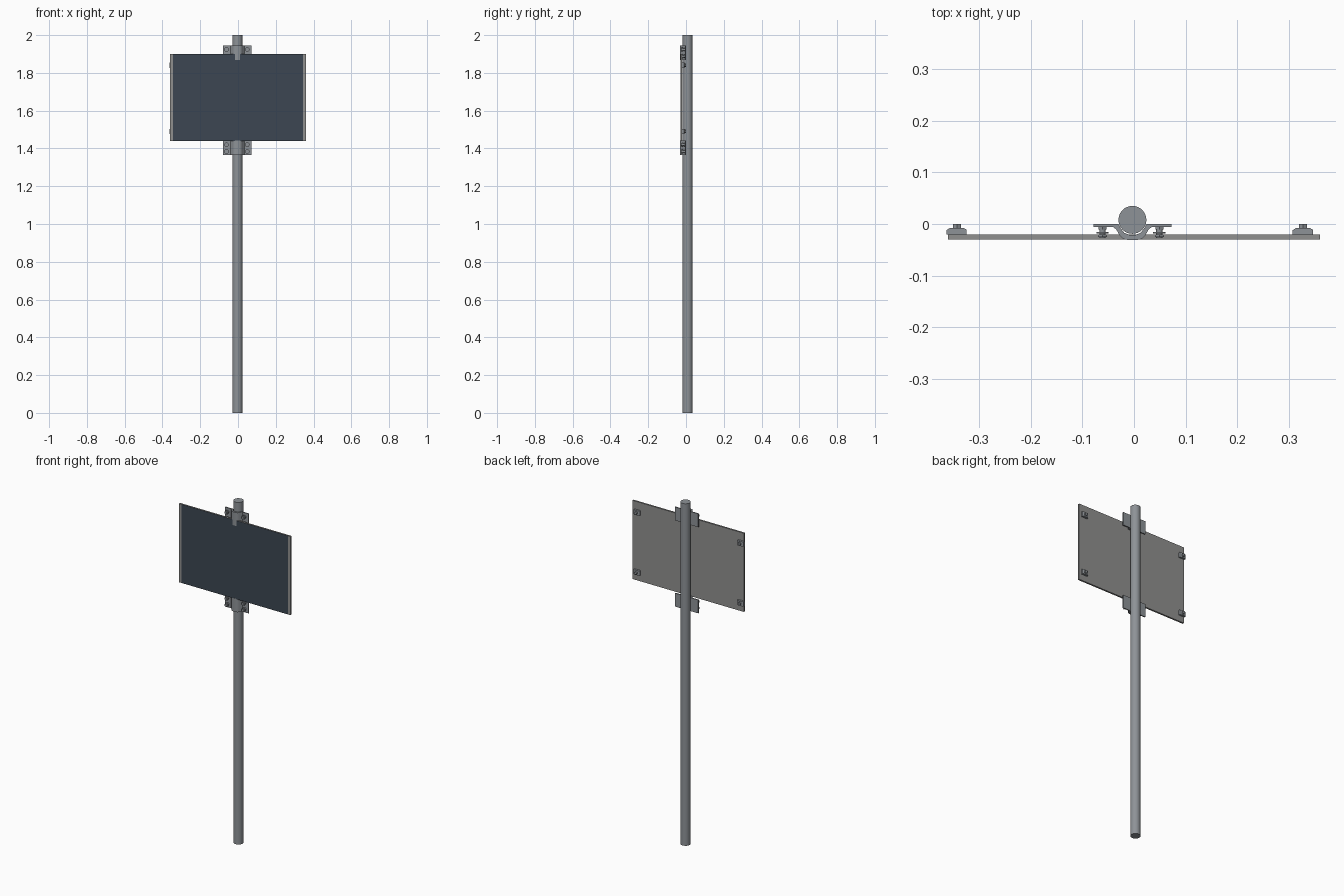
import bpy, bmesh, math
from mathutils import Matrix, Vector

if "Cube" in bpy.data.objects:
    bpy.data.objects.remove(bpy.data.objects["Cube"])


def mat(name, c):
    m = bpy.data.materials.new(name)
    m.diffuse_color = (*c, 1)
    m.use_nodes = True
    m.node_tree.nodes["Principled BSDF"].inputs["Base Color"].default_value = m.diffuse_color
    return m


STEEL = mat("galvanised_steel", (0.27, 0.29, 0.31))
PANEL = mat("panel_grey", (0.28, 0.28, 0.275))
FACE = mat("dark_blue_face", (0.045, 0.062, 0.085))
CX, CY = -0.003, 0.008      # pole centre


def finish(name, bm, mats, smooth=True):
    bmesh.ops.recalc_face_normals(bm, faces=bm.faces)
    me = bpy.data.meshes.new(name)
    bm.to_mesh(me)
    bm.free()
    ob = bpy.data.objects.new(name, me)
    bpy.context.collection.objects.link(ob)
    for m in mats:
        me.materials.append(m)
    if smooth:
        bpy.ops.object.select_all(action='DESELECT')
        ob.select_set(True)
        bpy.context.view_layer.objects.active = ob
        bpy.ops.object.shade_smooth_by_angle(angle=math.radians(35))
    return ob


def cyl(bm, r, a, b, seg=16):
    """Capped cylinder from point a to point b."""
    a, b = Vector(a), Vector(b)
    d = b - a
    rot = d.to_track_quat('Z', 'Y').to_matrix().to_4x4()
    bmesh.ops.create_cone(bm, cap_ends=True, segments=seg, radius1=r, radius2=r,
                          depth=d.length, matrix=Matrix.Translation((a + b) / 2) @ rot)


def prism(bm, pts, z0, z1):
    """Extrude an xy outline upwards."""
    f = bm.faces.new([bm.verts.new((x, y, z0)) for x, y in pts])
    new = bmesh.ops.extrude_face_region(bm, geom=[f])["geom"]
    bmesh.ops.translate(bm, vec=(0, 0, z1 - z0),
                        verts=[v for v in new if isinstance(v, bmesh.types.BMVert)])


# Pole
bm = bmesh.new()
cyl(bm, 0.027, (CX, CY, 0), (CX, CY, 2), 32)
finish("pole", bm, [STEEL])

# Sign panel with a dark front between two narrow grey side strips
bm = bmesh.new()
bmesh.ops.create_cube(bm, size=1, matrix=Matrix.Translation((0, -0.025, 1.67))
                      @ Matrix.Diagonal((0.72, 0.01, 0.46, 1)))
for x in (-0.343, 0.345):
    bmesh.ops.bisect_plane(bm, geom=bm.verts[:] + bm.edges[:] + bm.faces[:],
                           plane_co=(x, 0, 0), plane_no=(1, 0, 0))
bm.normal_update()
for f in bm.faces:
    if f.normal.y < -0.5 and abs(f.calc_center_median().x) < 0.3:
        f.material_index = 1
finish("sign_panel", bm, [PANEL, FACE], False)

# Hat-shaped clamps wrapped round the front of the pole
half = [(0.0755, 0), (0.0755, -0.006), (0.037, -0.006), (0.031, -0.011),
        (0.025, -0.022), (0.018, -0.029), (0.008, -0.031)]
inner = [(0.006, -0.021), (0.016, -0.017), (0.023, -0.008), (0.027, 0)]
side = half + inner and half
outline = ([(CX + x, y) for x, y in half] + [(CX - x, y) for x, y in reversed(half)]
           + [(CX - x, y) for x, y in reversed(inner)]
           + [(CX + x, y) for x, y in inner])
for tag, z0 in (("lower", 1.364), ("upper", 1.868)):
    bm = bmesh.new()
    prism(bm, outline, z0, z0 + 0.078)
    finish(tag + "_clamp", bm, [STEEL])
    # Bolts with washers and nuts
    bm = bmesh.new()
    for x in (-0.061, 0.049):
        for z in (z0 + 0.02, z0 + 0.056):
            cyl(bm, 0.006, (x, 0, z), (x, -0.027, z), 12)
            cyl(bm, 0.009, (x, -0.006, z), (x, -0.011, z), 6)
            cyl(bm, 0.012, (x, -0.015, z), (x, -0.018, z), 16)
            cyl(bm, 0.010, (x, -0.020, z), (x, -0.025, z), 6)
    finish(tag + "_clamp_bolts", bm, [STEEL])

# Corner clips on the back of the panel
for sname, x in (("left", -0.343), ("right", 0.327)):
    for hname, z in (("lower", 1.49), ("upper", 1.84)):
        bm = bmesh.new()
        prism(bm, [(x - 0.020, -0.020), (x + 0.019, -0.020), (x + 0.019, -0.011),
                   (x + 0.014, -0.008), (x - 0.014, -0.008), (x - 0.020, -0.012)],
              z - 0.014, z + 0.014)
        cyl(bm, 0.009, (x, -0.008, z), (x, 0, z), 6)
        finish(f"{hname}_{sname}_clip", bm, [STEEL])
